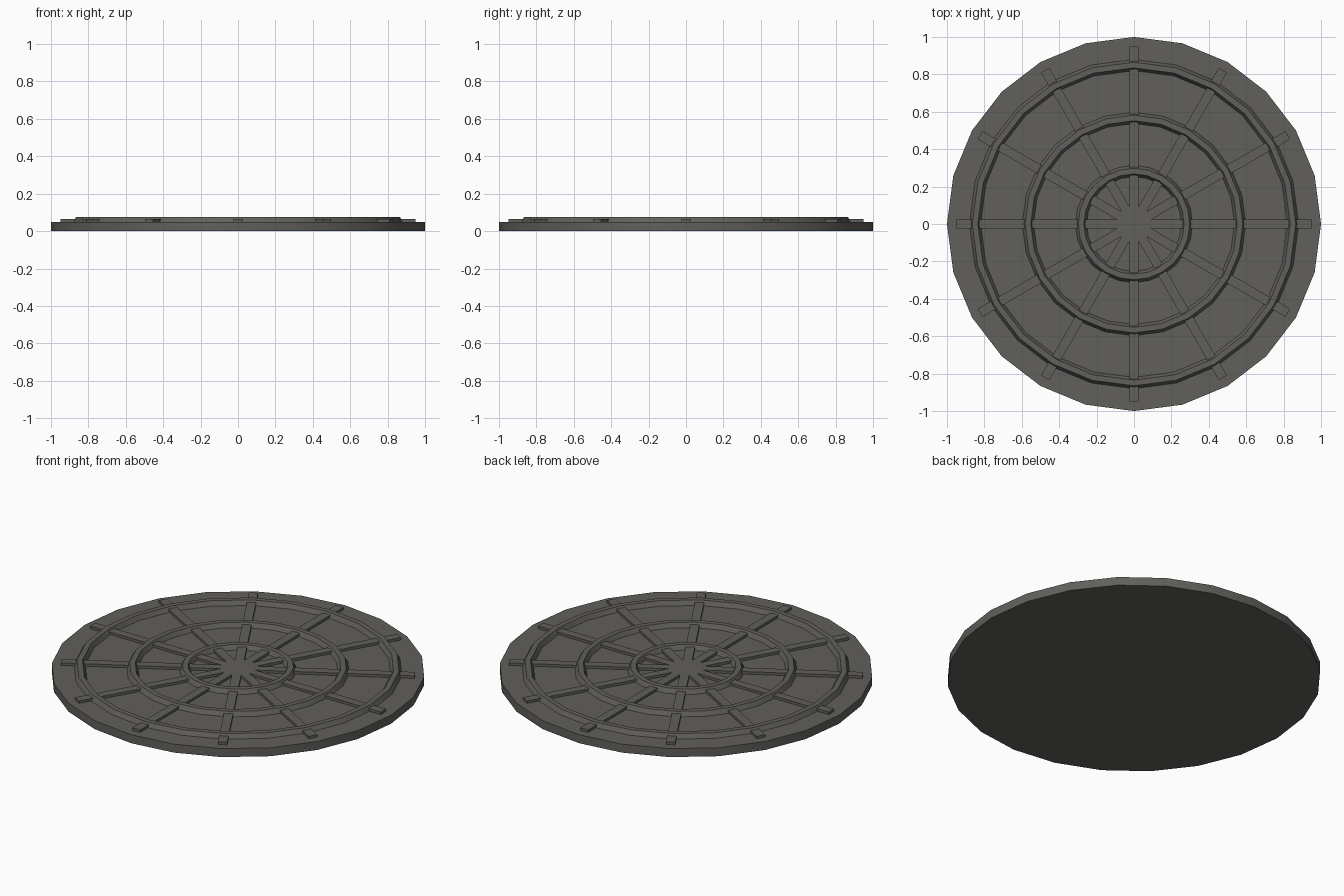
import bpy
from math import pi

if "Cube" in bpy.data.objects:
    bpy.data.objects.remove(bpy.data.objects["Cube"])

iron = bpy.data.materials.new("dark_iron")
iron.diffuse_color = (0.12, 0.115, 0.105, 1)
iron.use_nodes = True
iron.node_tree.nodes["Principled BSDF"].inputs["Base Color"].default_value = iron.diffuse_color


def finish(name):
    ob = bpy.context.object
    ob.name = name
    ob.data.materials.append(iron)
    return ob


# Cover plate, 24 sides with a corner on each axis
bpy.ops.mesh.primitive_cylinder_add(vertices=24, radius=1, depth=0.05,
                                    location=(0, 0, 0.025))
finish("cover_plate")
bpy.ops.object.shade_smooth_by_angle(angle=pi / 6)

# Concentric raised rings, half sunk into the plate
for i, radius in enumerate((0.283, 0.567, 0.85)):
    bpy.ops.mesh.primitive_torus_add(major_radius=radius, minor_radius=0.03,
                                     major_segments=24, minor_segments=6,
                                     location=(0, 0, 0.05))
    finish(f"raised_ring_{i + 1}")
    bpy.ops.object.shade_smooth_by_angle(angle=pi / 6)

# Crossing bars that form twelve radial ribs
for i in range(6):
    bpy.ops.mesh.primitive_cube_add(size=1, location=(0, 0, 0.055),
                                    rotation=(0, 0, i * pi / 6))
    bar = finish(f"radial_bar_{i + 1}")
    bar.scale = (1.9, 0.05, 0.02)
